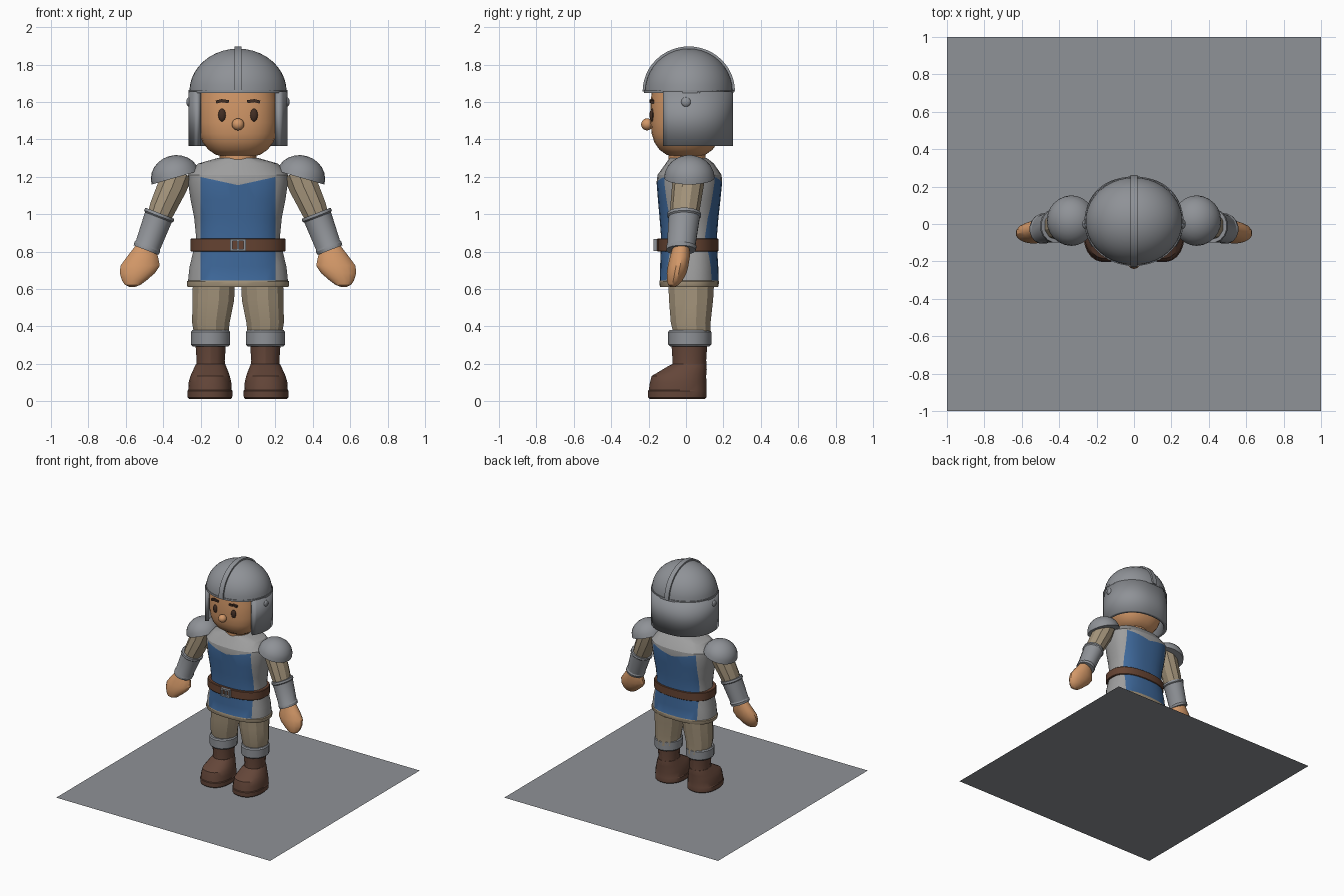
import bpy, bmesh, math
from mathutils import Vector, Matrix

if "Cube" in bpy.data.objects:
    bpy.data.objects.remove(bpy.data.objects["Cube"])


def paint(name, *rgb):
    m = bpy.data.materials.new(name)
    m.diffuse_color = [((c / 255 + 0.055) / 1.055) ** 2.4 for c in rgb] + [1]
    m.use_nodes = True
    m.node_tree.nodes["Principled BSDF"].inputs["Base Color"].default_value = m.diffuse_color
    return m


STEEL = paint("steel", 143, 146, 151)
MAIL = paint("grey_tunic", 158, 158, 158)
BLUE = paint("blue_cloth", 62, 104, 154)
TAN = paint("tan_cloth", 164, 148, 123)
SKIN = paint("skin", 211, 152, 104)
BOOT = paint("boot_leather", 100, 70, 57)
BELT = paint("belt_leather", 101, 67, 50)
DARK = paint("dark_brown", 66, 46, 36)


def finish(name, bm, *mats, mirror=False):
    me = bpy.data.meshes.new(name)
    bm.to_mesh(me)
    bm.free()
    ob = bpy.data.objects.new(name, me)
    bpy.context.collection.objects.link(ob)
    for m in mats:
        me.materials.append(m)
    if mirror:
        ob.modifiers.new("mirror", "MIRROR").use_mirror_merge = False
    return ob


def loft(rings, sides=32, n=2.0, axis=(0, 0, 1)):
    """Skin rings given as (x, y, z, rx, ry), square to the axis, and cap both ends."""
    bm = bmesh.new()
    w = Vector(axis).normalized()
    v = (Vector((0, 1, 0)) - w * w.y).normalized()
    u = v.cross(w)
    loops = []
    for x, y, z, rx, ry in rings:
        loop = []
        for i in range(sides):
            a = 2 * math.pi * (i + 0.5) / sides
            c, s = math.cos(a), math.sin(a)
            p = Vector((x, y, z)) + u * rx * math.copysign(abs(c) ** (2 / n), c)
            loop.append(bm.verts.new(p + v * ry * math.copysign(abs(s) ** (2 / n), s)))
        loops.append(loop)
    for a, b in zip(loops, loops[1:]):
        for i in range(sides):
            j = (i + 1) % sides
            bm.faces.new((a[i], a[j], b[j], b[i]))
    bm.faces.new(loops[0])
    bm.faces.new(loops[-1])
    bmesh.ops.recalc_face_normals(bm, faces=bm.faces)
    return bm


def ball(center, radii, half=False, tilt=0, seg=24):
    """Ellipsoid, or its upper half with a flat lid below."""
    bm = bmesh.new()
    bmesh.ops.create_uvsphere(bm, u_segments=seg, v_segments=seg // 2, radius=1)
    if half:
        cut = bmesh.ops.bisect_plane(bm, geom=bm.verts[:] + bm.edges[:] + bm.faces[:], dist=1e-4,
                                     plane_co=(0, 0, 0), plane_no=(0, 0, 1), clear_inner=True)
        bmesh.ops.holes_fill(bm, edges=[e for e in bm.edges if e.is_boundary])
    m = Matrix.Translation(center) @ Matrix.Rotation(tilt, 4, "Y") @ Matrix.Diagonal((*radii, 1))
    bmesh.ops.transform(bm, matrix=m, verts=bm.verts)
    bmesh.ops.recalc_face_normals(bm, faces=bm.faces)
    return bm


def boxes(*specs):
    """Boxes given as (center, size, tilt around y)."""
    bm = bmesh.new()
    for c, s, t in specs:
        m = Matrix.Translation(c) @ Matrix.Rotation(t, 4, "Y") @ Matrix.Diagonal((*s, 1))
        bmesh.ops.create_cube(bm, size=1, matrix=m)
    return bm


# Flat square stand under the figure
bm = bmesh.new()
bmesh.ops.create_grid(bm, x_segments=1, y_segments=1, size=1)
finish("display_base", bm, STEEL)

# Tunic: grey sides and mantle, blue front and back panels, tan hem
bm = loft([(0, .017, .61, .27, .155), (0, .017, .62, .275, .158), (0, .017, .64, .275, .16),
           (0, .017, .645, .268, .158), (0, .017, .72, .26, .156), (0, .016, .8, .24, .152),
           (0, .016, .88, .225, .15), (0, .016, .98, .235, .158), (0, .017, 1.08, .255, .168),
           (0, .018, 1.17, .268, .176), (0, .019, 1.21, .268, .172), (0, .02, 1.27, .215, .13),
           (0, .012, 1.3, .11, .1)], 32, 2.5)
for co, no in (((0, 0, 0), (1, 0, 0)), ((.2, 0, 0), (1, 0, 0)), ((-.2, 0, 0), (1, 0, 0))):
    bmesh.ops.bisect_plane(bm, geom=bm.verts[:] + bm.edges[:] + bm.faces[:], dist=1e-5,
                           plane_co=co, plane_no=no)
for s in (1, -1):
    half = [f for f in bm.faces if f.calc_center_median().x * s > 0]
    geom = set(half) | {e for f in half for e in f.edges} | {v for f in half for v in f.verts}
    bmesh.ops.bisect_plane(bm, geom=list(geom), dist=1e-5,
                           plane_co=(0, 0, 1.155), plane_no=(-.22 * s, 0, 1))
for f in bm.faces:
    c = f.calc_center_median()
    if c.z < .645:
        f.material_index = 2
    elif abs(c.x) < .2 and c.z < 1.155 + .22 * abs(c.x):
        f.material_index = 1
finish("tunic", bm, MAIL, BLUE, TAN)

# Belt and square buckle
finish("belt", loft([(0, .01, z, .255 - d, .165 - d) for z, d in
                     ((.8, .004), (.804, 0), (.866, 0), (.87, .004))], 32, 2.4), BELT)
finish("buckle", boxes(*[((s * .036, -.163, .835), (.012, .024, .066), 0) for s in (1, -1)],
                       *[((0, -.163, .835 + s * .027), (.084, .024, .012), 0) for s in (1, -1)],
                       ((0, -.165, .835), (.01, .016, .05), 0)), STEEL)

# Legs, cuffs and boots
finish("trouser_leg", loft([(.143, .035, .34, .092, .1), (.145, .025, .42, .104, .11),
                            (.132, .027, .54, .115, .122), (.128, .028, .66, .117, .128)], 12),
       TAN, mirror=True)
finish("boot_cuff", loft([(.147, .02, .293, .098, .105), (.147, .02, .303, .107, .115),
                          (.147, .02, .37, .108, .116), (.147, .02, .38, .1, .108)], 14),
       STEEL, mirror=True)
finish("boot_shaft", loft([(.146, .018, .17, .08, .093), (.146, .018, .22, .077, .09),
                           (.146, .018, .31, .084, .096)], 14), BOOT, mirror=True)
finish("boot_foot", loft([(.15, -.047, .013, .113, .15), (.15, -.047, .02, .12, .157),
                          (.15, -.047, .055, .121, .158), (.15, -.045, .06, .117, .155),
                          (.15, -.042, .1, .115, .152), (.149, -.038, .135, .106, .147),
                          (.148, -.02, .155, .098, .13), (.147, .005, .185, .085, .105),
                          (.146, .018, .2, .078, .09)], 24, 2.3), BOOT, mirror=True)

# Arms: sleeve, bracer with raised rims, mitten hand
finish("sleeve", loft([(.32, .015, 1.23, .085, .085), (.35, .01, 1.15, .083, .085),
                       (.405, -.005, 1.03, .074, .08), (.44, -.012, .94, .06, .07)], 10,
                      axis=(.42, 0, -.9)), TAN, mirror=True)
finish("bracer", loft([(.418, -.01, 1.005, .084, .09), (.423, -.01, .99, .086, .092),
                       (.426, -.01, .983, .078, .085), (.481, -.025, .835, .07, .077),
                       (.485, -.025, .825, .075, .082), (.492, -.027, .808, .072, .079)], 16,
                      axis=(.36, 0, -.93)), STEEL, mirror=True)
finish("hand", loft([(.495, -.025, .83, .055, .045), (.51, -.032, .775, .083, .054),
                     (.523, -.042, .725, .107, .056), (.538, -.05, .685, .096, .054),
                     (.555, -.06, .645, .066, .042), (.563, -.068, .622, .042, .028),
                     (.566, -.07, .612, .018, .012)], 16), SKIN, mirror=True)

# Shoulder domes
finish("shoulder_guard", ball((.335, .018, 1.195), (.132, .135, .12), True, math.radians(16)),
       STEEL, mirror=True)

# Neck and head
finish("neck", loft([(0, .005, 1.27, .1, .1), (0, .005, 1.36, .1, .1)], 20), SKIN)
finish("head", loft([(0, 0, 1.308, .08, .07), (0, 0, 1.318, .12, .105), (0, 0, 1.345, .16, .143),
                     (0, 0, 1.385, .19, .17), (0, 0, 1.43, .208, .184), (0, 0, 1.49, .216, .19),
                     (0, 0, 1.6, .216, .19), (0, 0, 1.7, .2, .178)], 32, 2.4), SKIN)
finish("nose", ball((0, -.208, 1.48), (.033, .032, .032)), SKIN)
finish("eye", ball((.085, -.18, 1.53), (.021, .015, .035), seg=16), DARK, mirror=True)
finish("eyebrow", boxes(((.067, -.185, 1.604), (.036, .02, .016), math.radians(-8)),
                        ((.1, -.181, 1.604), (.036, .02, .016), math.radians(14))),
       DARK, mirror=True)

# Helmet: dome, rim, centre ridge, neck guard and rivets
finish("helmet_dome", ball((0, .015, 1.655), (.26, .235, .23), True, seg=40), STEEL)
finish("helmet_rim", loft([(0, .015, z, .265, .24) for z in (1.649, 1.664)], 40), STEEL)
bm = bmesh.new()
prev = None
for i in range(25):
    a = math.pi * i / 24
    row = [bm.verts.new((x, .015 + math.cos(a) * (.235 + d), 1.655 + math.sin(a) * (.23 + d)))
           for x, d in ((-.02, -.01), (-.02, .012), (.02, .012), (.02, -.01))]
    for k in range(4 if prev else 0):
        j = (k + 1) % 4
        bm.faces.new((prev[k], prev[j], row[j], row[k]))
    if i in (0, 24):
        bm.faces.new(row)
    prev = row
bmesh.ops.recalc_face_normals(bm, faces=bm.faces)
finish("helmet_ridge", bm, STEEL)

bm = bmesh.new()
prev = None
for i in range(33):
    a = math.radians(-34 + 248 * i / 32)
    c, s = math.cos(a), math.sin(a)
    x = .264 * math.copysign(abs(c) ** .87, c)
    y = .013 + .239 * math.copysign(abs(s) ** .97, s)
    col = [bm.verts.new((x, y, z)) for z in (1.365, 1.655)]
    if prev:
        bm.faces.new((prev[0], col[0], col[1], prev[1]))
    prev = col
guard = finish("helmet_neck_guard", bm, STEEL)
shell = guard.modifiers.new("thickness", "SOLIDIFY")
shell.thickness, shell.offset = .03, -1
finish("helmet_rivet", ball((.262, 0, 1.6), (.014, .026, .026), seg=16), STEEL, mirror=True)

# Smooth curved parts, keep edges sharp
bpy.ops.object.select_all(action="SELECT")
bpy.context.view_layer.objects.active = guard
bpy.ops.object.shade_smooth_by_angle(angle=math.radians(28))
